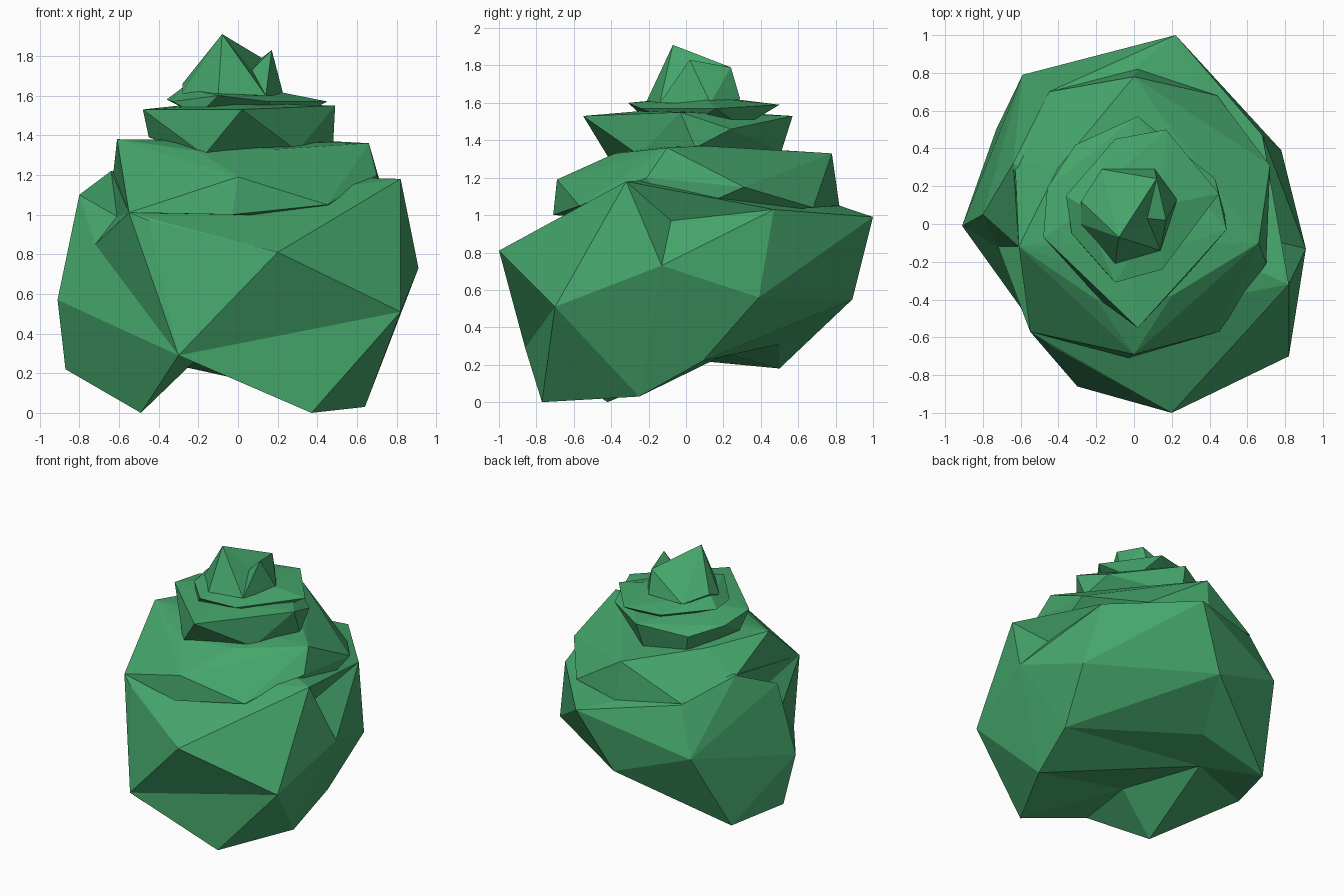
import bpy
import bmesh
from mathutils import Vector

# Remove the default cube
default_cube = bpy.data.objects.get("Cube")
if default_cube:
    bpy.data.objects.remove(default_cube, do_unlink=True)

# Single leaf colour
leaf_green = bpy.data.materials.new("leaf_green")
leaf_green.use_nodes = True
leaf_colour = (.06, .38, .147, 1)
leaf_green.diffuse_color = leaf_colour
shader = next(node for node in leaf_green.node_tree.nodes
              if node.type == "BSDF_PRINCIPLED")
shader.inputs["Base Color"].default_value = leaf_colour


def hull_mesh(points):
    """Faceted clump wrapped around its corner points."""
    bm = bmesh.new()
    for point in points:
        bm.verts.new(point)
    bmesh.ops.convex_hull(bm, input=list(bm.verts))
    loose = [vert for vert in bm.verts if not vert.link_faces]
    bmesh.ops.delete(bm, geom=loose, context="VERTS")
    bmesh.ops.recalc_face_normals(bm, faces=list(bm.faces))
    return bm


def refold(bm, corners, hub, slope=2):
    """Replace the facets between some corners with a fan to a hub.

    Only facets whose normal points lower than the slope are replaced.
    """
    bmesh.ops.recalc_face_normals(bm, faces=list(bm.faces))
    spots = [Vector(corner) for corner in corners]

    def chosen(vert):
        return any((vert.co - spot).length < .001 for spot in spots)

    facets = [face for face in bm.faces
              if face.normal.z < slope and all(chosen(v) for v in face.verts)]
    bmesh.ops.delete(bm, geom=facets, context="FACES")
    rim = [edge for edge in bm.edges if edge.is_boundary]
    centre = bm.verts.new(hub)
    for edge in rim:
        bm.faces.new((edge.verts[0], edge.verts[1], centre))
    loose = [vert for vert in bm.verts if not vert.link_faces]
    bmesh.ops.delete(bm, geom=loose, context="VERTS")


def finish(bm, name):
    """Turn the mesh into a flat shaded object."""
    bmesh.ops.recalc_face_normals(bm, faces=list(bm.faces))
    mesh = bpy.data.meshes.new(name)
    bm.to_mesh(mesh)
    bm.free()
    mesh.materials.append(leaf_green)
    part = bpy.data.objects.new(name, mesh)
    bpy.context.scene.collection.objects.link(part)


# Large lower mass: named corners of the foot, belly and shoulder
foot_front, foot_toe, foot_left = (-.3, -.86, .29), (.37, -.77, 0), (.64, -.25, .03)
foot_side, foot_back = (.69, .09, .22), (-.73, .5, .18)
foot_right, foot_heel = (-.87, .08, .22), (-.49, -.42, 0)
nose, cheek, left_tip = (.2, -1, .81), (.82, -.7, .51), (.91, -.13, .73)
tail, right_tip = (-.02, .89, .55), (-.91, -.01, .57)
left_shoulder, left_rear = (.82, -.32, 1.18), (.68, .47, 1.03)
right_shoulder, right_rear = (-.8, .05, 1.1), (-.64, .32, 1.22)
right_lip = (-.55, -.57, 1.01)

foot = [foot_front, foot_toe, foot_left, foot_side, foot_back, foot_right, foot_heel]
belly = [nose, cheek, left_tip, (.78, .39, .56), tail, (-.59, .79, .75), right_tip]
shoulder = [(.22, 1, .99), left_shoulder, left_rear, right_shoulder, right_rear,
            right_lip, (-.45, -.64, .97), (.44, -.57, 1.04), (-.45, .7, 1.09)]
body = hull_mesh(foot + belly + shoulder)

# Folds in its front, sides and back
refold(body, [nose, foot_front, foot_toe, cheek], hub=(.26, -.78, .4))
refold(body, [left_tip, left_shoulder, left_rear], hub=(.7, -.08, .97))
right_crease = (-.72, -.12, .85)
refold(body, [right_tip, foot_front, right_lip, right_shoulder], hub=right_crease)
refold(body, [right_shoulder, right_crease, right_lip, right_rear],
       hub=(-.61, -.12, .99))
foot_notch = (-.2, .5, .31)
refold(body, [foot_side, tail, foot_back], hub=foot_notch)

# Hollow underside with a front and a rear hub
foot.append(foot_notch)
front_hub = (-.21, -.37, .27)
refold(body, foot, hub=front_hub, slope=-.6)
rear_corners = [foot_left, foot_side, foot_notch, foot_back, foot_right, foot_heel]
refold(body, rear_corners + [front_hub], hub=(-.4, .22, .26), slope=-.3)
finish(body, "lower_foliage")

# Second tier: drooping lip and a narrower crown
lip = [(0, -.69, 1.19), (-.03, -.71, 1), (.45, -.57, 1.05), (.66, -.1, 1.36),
       (.7, -.21, 1.2), (.68, -.08, .98), (.72, .31, 1.15), (.44, .68, 1.04),
       (.02, .82, 1.05), (0, .78, 1.33), (-.45, .7, 1.1), (-.63, .32, 1.2),
       (-.61, -.12, 1.38), right_lip]
crown = [(.2, -.38, 1.33), (-.2, -.4, 1.32), (.47, .1, 1.37), (-.4, .3, 1.36)]
finish(hull_mesh(lip + crown), "middle_foliage")

# Third tier: flared rim over an undercut base, with a low hump on top
rim = [(.02, -.55, 1.53), (.49, -.03, 1.55), (.43, .24, 1.46), (.02, .57, 1.53),
       (-.31, .42, 1.46), (-.46, .19, 1.5), (-.48, -.07, 1.53)]
base = [(-.17, -.41, 1.3), (.3, -.25, 1.32), (.48, .05, 1.36), (0, .51, 1.34),
        (-.28, .4, 1.33), (-.45, 0, 1.39)]
hump = [(0, -.2, 1.56), (-.2, .1, 1.56)]
finish(hull_mesh(rim + base + hump), "upper_foliage")

# Fourth tier: thin collar under the tip
collar = [(-.1, -.31, 1.6), (.15, -.24, 1.57), (.45, .16, 1.57), (.17, .5, 1.59),
          (-.1, .45, 1.58), (-.36, .15, 1.58), (-.33, -.05, 1.57)]
collar_base = [(-.2, -.2, 1.5), (.25, 0, 1.47), (0, .3, 1.47), (.25, .3, 1.47)]
collar_top = [(-.28, .1, 1.64), (.15, .1, 1.63)]
finish(hull_mesh(collar + collar_base + collar_top), "collar_foliage")

# Tip: three peaks around a hollow that opens to the front left
peaks = [(-.08, -.07, 1.91), (.17, .02, 1.83), (.12, .24, 1.79)]
front_corner = (.14, -.14, 1.6)
skirt = [(-.28, .12, 1.66), (-.17, .29, 1.62), (.11, .29, 1.62), (.23, .13, 1.6),
         (-.1, -.21, 1.61), (-.28, 0, 1.61), front_corner]
tip = hull_mesh(peaks + skirt)
refold(tip, peaks + [front_corner], hub=(.07, .03, 1.73))
finish(tip, "tip_foliage")
